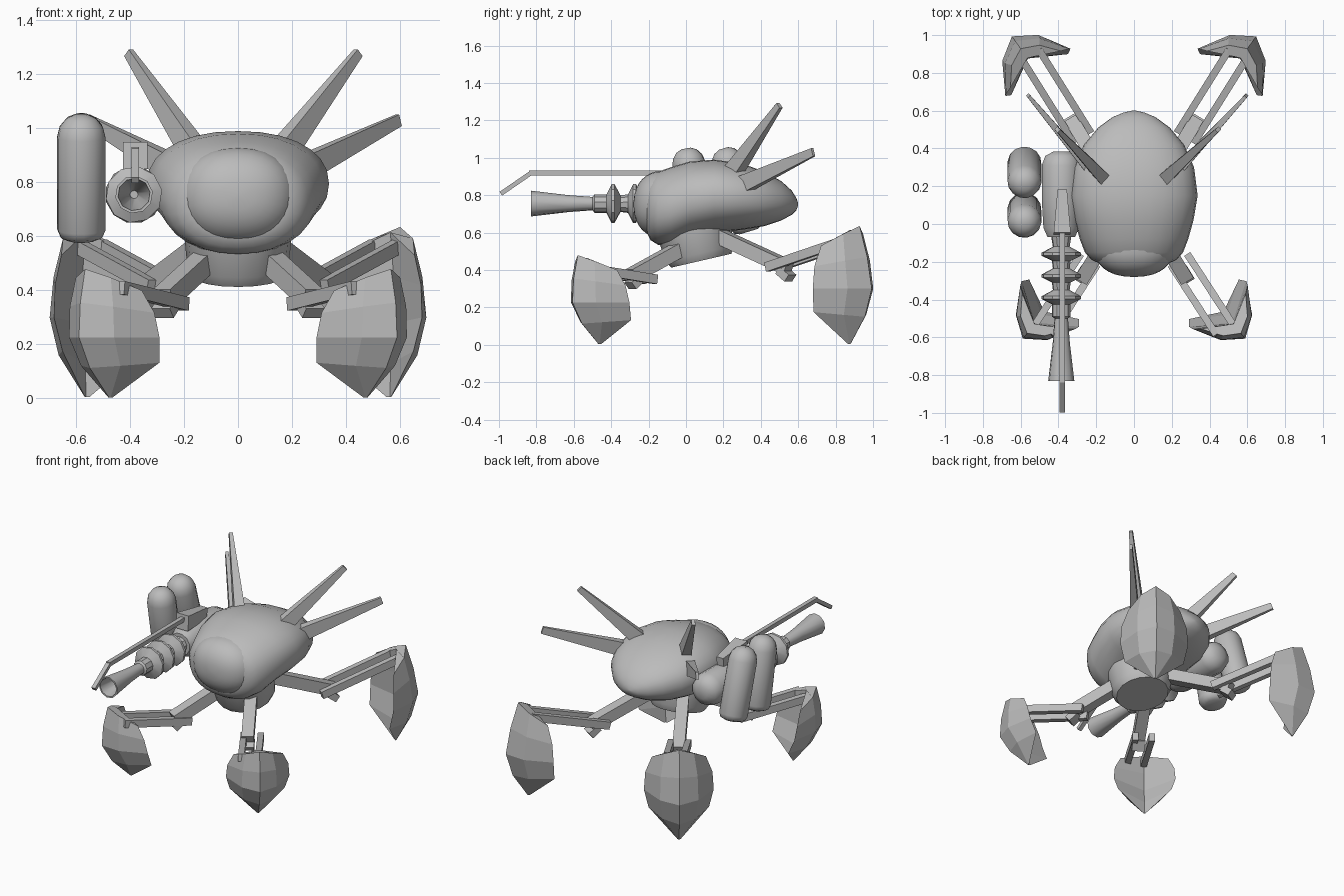
import bpy, bmesh, math
from mathutils import Vector

if "Cube" in bpy.data.objects:
    bpy.data.objects.remove(bpy.data.objects["Cube"])

grey = bpy.data.materials.new("plain_grey")
grey.use_nodes = True
grey.diffuse_color = (0.5, 0.5, 0.5, 1)
grey.node_tree.nodes["Principled BSDF"].inputs["Base Color"].default_value = (0.5, 0.5, 0.5, 1)


def finish(name, bm, smooth=None):
    """Turn a bmesh into a named object, smooth below the given angle."""
    bmesh.ops.remove_doubles(bm, verts=bm.verts, dist=0.0005)
    bmesh.ops.recalc_face_normals(bm, faces=bm.faces)
    mesh = bpy.data.meshes.new(name)
    bm.to_mesh(mesh)
    bm.free()
    mesh.materials.append(grey)
    obj = bpy.data.objects.new(name, mesh)
    bpy.context.collection.objects.link(obj)
    if smooth:
        bpy.ops.object.select_all(action='DESELECT')
        obj.select_set(True)
        bpy.context.view_layer.objects.active = obj
        bpy.ops.object.shade_smooth_by_angle(angle=math.radians(smooth))
    return obj


def loft(name, rings, smooth=None):
    """Skin a list of closed point rings and cap both ends."""
    bm = bmesh.new()
    rows = [[bm.verts.new(p) for p in ring] for ring in rings]
    n = len(rows[0])
    for a, b in zip(rows, rows[1:]):
        for i in range(n):
            bm.faces.new((a[i], a[(i + 1) % n], b[(i + 1) % n], b[i]))
    bm.faces.new(rows[0])
    bm.faces.new(rows[-1])
    return finish(name, bm, smooth)


def ring(center, side, up, n, power=2):
    """Ellipse of n points; a power above 2 makes it boxier."""
    def bulge(v):
        return math.copysign(abs(v) ** (2 / power), v)
    return [Vector(center) + Vector(side) * bulge(math.cos(t)) + Vector(up) * bulge(math.sin(t))
            for t in (2 * math.pi * i / n for i in range(n))]


def turned(name, a, b, profile, n, smooth=None):
    """Revolve (distance, radius) pairs around the line from a towards b."""
    a, d = Vector(a), (Vector(b) - Vector(a)).normalized()
    side = d.orthogonal().normalized()
    up = d.cross(side)
    return loft(name, [ring(a + d * s, side * r, up * r, n) for s, r in profile], smooth)


def beam(name, a, b, w, h, w2=None, h2=None, offset=0):
    """Box from a to b, with optional taper and a sideways offset."""
    a, b = Vector(a), Vector(b)
    d = (b - a).normalized()
    side = d.cross(Vector((0, 0, 1))).normalized()
    up = side.cross(d)
    ends = []
    for p, ww, hh in ((a, w, h), (b, w2 or w, h2 or h)):
        p = p + side * offset
        ends.append([p + side * ww * i / 2 + up * hh * j / 2
                     for i, j in ((-1, -1), (1, -1), (1, 1), (-1, 1))])
    return loft(name, ends)


# Egg-shaped hull: y, half width, top, bottom
hull = [(-.21, .18, .86, .60), (-.19, .225, .895, .56), (-.15, .26, .925, .535),
        (-.08, .287, .95, .535), (.02, .315, .98, .575), (.15, .337, .99, .60),
        (.3, .318, .97, .615), (.42, .265, .925, .635), (.51, .19, .875, .665),
        (.565, .115, .825, .695), (.59, .055, .785, .72), (.6, .01, .755, .745)]
loft("hull", [ring((0, y, (t + b) / 2), (w, 0, 0), (0, 0, (t - b) / 2), 28, 2.2)
              for y, w, t, b in hull], 50)

# Blunt domed nose
nose = []
for i in range(9):
    t = math.radians(88) * i / 8
    s = math.cos(t) ** .85
    nose.append(ring((0, -.13 - .15 * math.sin(t), .75), (.215 * s, 0, 0), (0, 0, .18 * s), 28, 2.2))
loft("nose_dome", nose, 50)

# Tilted turret base under the hull
turned("turret_base", (0, .082, .45), (0, .022, .71),
       [(0, .04), (0, .165), (.04, .188), (.17, .2)], 16, 40)


def foot(name, center, out, sx, height, width, lean):
    """Pointed shield foot: ridged outer shell and hollow inner shell."""
    out = Vector((out[0] * sx, out[1], 0)).normalized()
    side = Vector((-out.y, out.x, 0))
    c = Vector((center[0] * sx, center[1], 0))
    # ridge height, edge height, half width, ridge reach, edge reach
    rows = [(.635, .53, .165, .14, .005), (.47, .42, .205, .19, -.01),
            (.30, .30, .213, .22, -.015), (.15, .175, .185, .175, -.03), (.005, .005, .01, .08, .07)]
    rings = []
    for zr, ze, w, reach, edge in rows:
        mid = edge + (reach - edge) * .68
        zm = zr * .6 + ze * .4
        pts = [(-w, edge, ze), (-w * .55, mid, zm), (0, reach, zr), (w * .55, mid, zm),
               (w, edge, ze), (0, edge + (reach - edge) * .55, zr - .02 * (zr > .1))]
        rings.append([c + side * u * width + out * (v + lean * (z - .4)) +
                      Vector((0, 0, z * height)) for u, v, z in pts])
    loft(name, rings)


# Legs: hip, knee, rail start, ankle, foot centre, foot direction, height, width, lean
legs = {
    "rear": ((.1, .17, .585), (.33, .55, .41), (.275, .46, .415), (.55, .9, .565),
             (.5175, .815), (.587, .81), 1, 1, 0),
    "front": ((.1, 0, .53), (.275, -.29, .37), (.24, -.19, .35), (.48, -.56, .41),
              (.46, -.445), (.62, -.78), .755, .91, .13)}
for end, (hip, knee, rail, ankle, fc, fd, fh, fw, lean) in legs.items():
    for hand, sx in (("left", 1), ("right", -1)):
        flip = lambda p: Vector((p[0] * sx, p[1], p[2]))
        tag = f"{end}_{hand}"
        beam(tag + "_upper_leg", flip(hip), flip(knee), .075, .075)
        for k, off in enumerate((-.052, .052)):
            beam(f"{tag}_lower_rail_{k + 1}", flip(rail), flip(ankle), .038, .05, offset=off)
        # Hanging knee block
        d = (flip(knee) - flip(hip)).normalized()
        k = flip(knee) - d * .03
        beam(tag + "_knee_block", k + Vector((0, 0, -.03)) - d * .02,
             k + Vector((0, 0, -.05)) + d * .04, .08, .045)
        foot(tag + "_foot", fc, fd, sx, fh, fw, lean)

# Four swept spines on the back
for hand, sx, tall_x, low_x in (("left", 1, .445, .595), ("right", -1, .405, .56)):
    beam(hand + "_tall_spine", (.14 * sx, .22, .88), (tall_x * sx, .5, 1.28),
         .07, .095, .022, .035)
    beam(hand + "_low_spine", (.2 * sx, .25, .83), (low_x * sx, .68, 1.03),
         .06, .1, .018, .045)

# Gun: pod, ringed neck and hollow flared barrel
gun_x, gun_z = -.385, .755
front, back = (gun_x, -.83, gun_z), (gun_x, .4, gun_z)
turned("gun_pod", front, back,
       [(.76, .04), (.76, .075), (.81, .098), (.96, .107), (1.14, .107), (1.19, .088), (1.215, .04)], 12, 45)
neck = [(.33, .035), (.34, .05), (.39, .05)]
for s in (.44, .555, .67):
    neck += [(s - .035, .05), (s - .008, .105), (s + .008, .105), (s + .04, .045)]
neck += [(.8, .06)]
turned("gun_neck_rings", front, back, neck, 10, 25)
turned("gun_barrel", front, back,
       [(.3, .015), (0, .06), (0, .07), (.2, .046), (.36, .034)], 10, 40)

# Sight rail with bent tip and wedge mount
rail_x = -.38
beam("sight_mount", (rail_x, -.05, .9), (rail_x, .18, .88), .09, .1, .05, .07)
beam("sight_rail", (rail_x, -.84, .918), (rail_x, .0, .918), .028, .028)
beam("sight_tip", (rail_x, -.99, .808), (rail_x, -.83, .918), .028, .024)

# Twin leaning tanks, domed on top and blunt below
for name, top, bottom, base in (("front_tank", .0, .085, .585), ("rear_tank", .2, .335, .605)):
    a, b = Vector((-.58, bottom, base)), Vector((-.58, top, 1.05))
    length = (b - a).length
    dome = [(.085, .09), (.045, .08), (.015, .056), (0, .025)]
    profile = [(0, .05), (.012, .078), (.04, .09)] + [(length - s, r) for s, r in dome]
    turned(name, a, b, profile, 14, 50)
